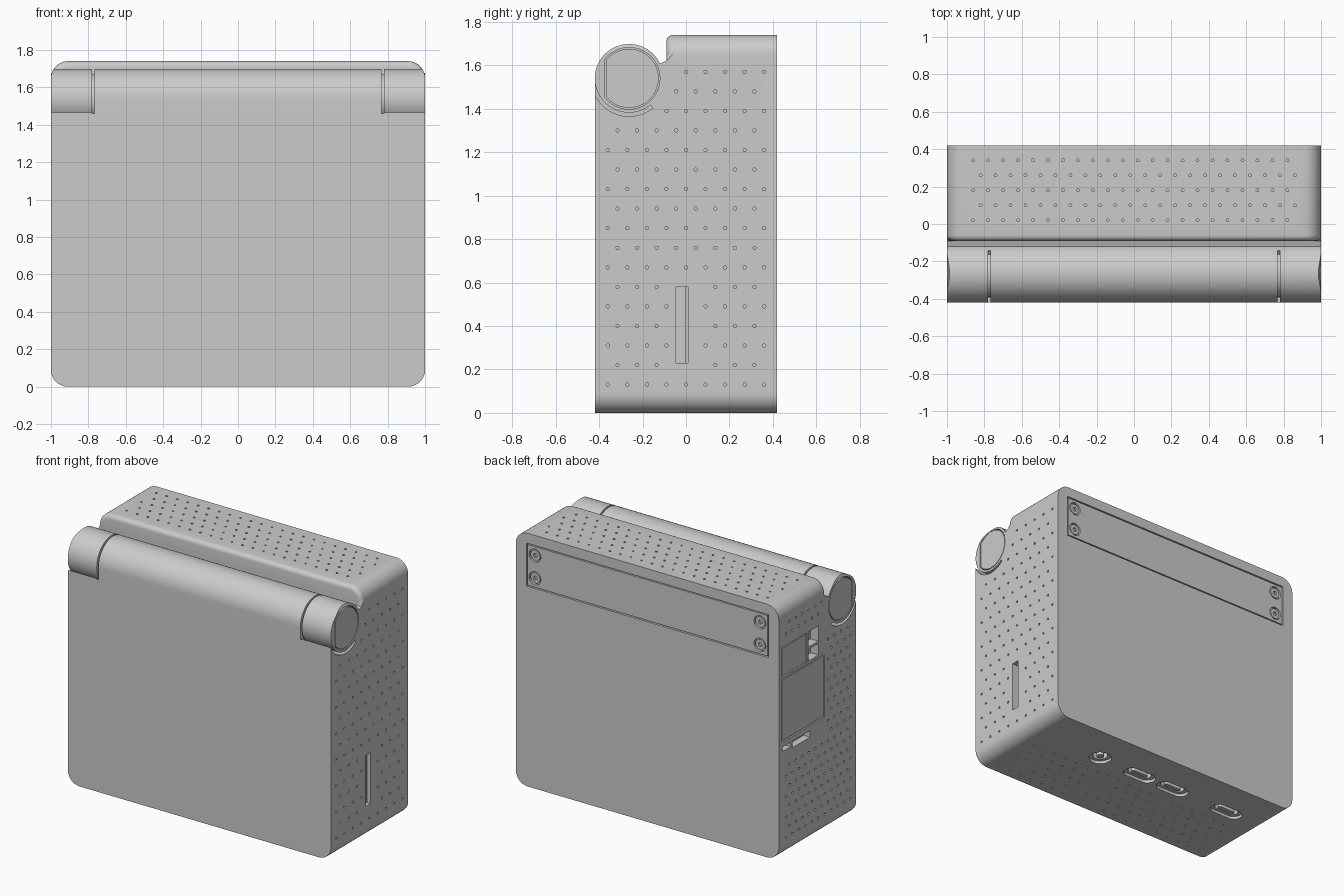
import bpy, bmesh, math
from mathutils import Vector

if "Cube" in bpy.data.objects:
    bpy.data.objects.remove(bpy.data.objects["Cube"])

HY, HZ, HR = -0.262, 1.54, 0.158      # hinge axis and radius


def arc(cx, cy, r, a0, a1, n):
    return [(cx + r * math.cos(math.radians(a0 + (a1 - a0) * i / n)),
             cy + r * math.sin(math.radians(a0 + (a1 - a0) * i / n))) for i in range(n + 1)]


def circle(cx, cy, r, n=24):
    return arc(cx, cy, r, 0, 360, n)[:-1]


def rect(u0, v0, u1, v1):
    return [(u0, v0), (u1, v0), (u1, v1), (u0, v1)]


def rrect(cx, cy, w, h, r, n=8):
    pts = []
    for sx, sy, a in ((1, 1, 0), (-1, 1, 90), (-1, -1, 180), (1, -1, 270)):
        pts += arc(cx + sx * (w / 2 - r), cy + sy * (h / 2 - r), r, a, a + 90, n)
    return pts


def prism(bm, pts, axis, a, b):
    """Extrude a 2D outline along an axis from a to b."""
    place = {'x': lambda p, t: (t, p[0], p[1]), 'y': lambda p, t: (p[0], t, p[1]),
             'z': lambda p, t: (p[0], p[1], t)}[axis]
    lo = [bm.verts.new(place(p, a)) for p in pts]
    hi = [bm.verts.new(place(p, b)) for p in pts]
    n = len(pts)
    faces = [bm.faces.new(lo), bm.faces.new(hi)]
    faces += [bm.faces.new((lo[i], lo[(i + 1) % n], hi[(i + 1) % n], hi[i])) for i in range(n)]
    bmesh.ops.recalc_face_normals(bm, faces=faces)


def make(name, *parts):
    bm = bmesh.new()
    for p in parts:
        prism(bm, *p)
    me = bpy.data.meshes.new(name)
    bm.to_mesh(me)
    bm.free()
    ob = bpy.data.objects.new(name, me)
    bpy.context.collection.objects.link(ob)
    return ob


def cut(ob, *parts):
    """Subtract a set of non-overlapping prisms."""
    cutter = make("cutter", *parts)
    cutter.hide_render = True
    mod = ob.modifiers.new("cut", 'BOOLEAN')
    mod.operation, mod.solver, mod.object = 'DIFFERENCE', 'EXACT', cutter
    bpy.context.view_layer.objects.active = ob
    bpy.ops.object.modifier_apply(modifier=mod.name)
    bpy.data.objects.remove(cutter)


def smooth(ob):
    bpy.ops.object.select_all(action='DESELECT')
    ob.select_set(True)
    bpy.context.view_layer.objects.active = ob
    bpy.ops.object.shade_smooth_by_angle(angle=math.radians(30))


# body: rounded slab with the front top cut away around the hinge barrel
body = make("body", (rrect(0, 0.87, 2, 1.74, 0.09, 10), 'y', -0.42, 0.42))
notch = [(-0.6, HZ)] + arc(HY, HZ, HR, 180, 26, 28) + [(-0.09, 1.62), (-0.09, 1.9), (-0.6, 1.9)]
cut(body, (notch, 'x', -1.2, 1.2))

# rounded front lip of the upper block
bm = bmesh.new()
bm.from_mesh(body.data)
bmesh.ops.dissolve_limit(bm, angle_limit=0.001, verts=bm.verts, edges=bm.edges)
lip = [e for e in bm.edges if all(abs(v.co.y + 0.09) < 1e-3 and v.co.z > 1.615 for v in e.verts)
       and max(v.co.z for v in e.verts) > 1.63]
bmesh.ops.bevel(bm, geom=lip, offset=0.035, segments=5, profile=0.5, affect='EDGES', clamp_overlap=True)
bm.to_mesh(body.data)
bm.free()

# clearance below the end knuckles and slits between knuckles and barrel
ring = arc(HY, HZ, 0.175, 178, 309, 24) + arc(HY, HZ, HR, 309, 178, 24)
slit = arc(HY, HZ, 0.177, 40, 309, 40) + arc(HY, HZ, 0.13, 309, 40, 40)
cut(body, (ring, 'x', 0.776, 1.1), (ring, 'x', -1.1, -0.776))
cut(body, (slit, 'x', 0.768, 0.78), (slit, 'x', -0.78, -0.768))


# large recesses
def d_shape(r, flat):
    a = math.degrees(math.acos(flat / r))
    return arc(HY, HZ, r, -180 + a, 180 - a, 32)


BACK = (-0.92, 1.375, 0.92, 1.67)
LEFT = [(-0.075, 0.80, 0.39, 1.23), (0.115, 1.245, 0.39, 1.45)]
ports = [0.07, -0.21, -0.67]
recesses = [
    (rect(*BACK), 'y', 0.39, 0.5),
    ([(1.1, 0.01), (0.975, 0.01), (0.975, -0.005), (0.94, -0.005), (0.94, -0.045), (1.1, -0.045)],
     'z', 0.23, 0.58),
    (rect(-0.01, 1.25, 0.1, 1.33), 'x', -1.1, -0.94),
    (rect(-0.01, 1.345, 0.1, 1.45), 'x', -1.1, -0.94),
    (rect(0.08, 0.72, 0.27, 0.765), 'x', -1.1, -0.95),
    (rect(0.29, 0.735, 0.38, 0.765), 'x', -1.1, -0.95),
    (circle(0.415, 0.15, 0.075), 'z', -0.1, 0.02)]
recesses += [(rect(*r), 'x', -1.1, -0.98) for r in LEFT]
recesses += [(d_shape(0.142, 0.112), 'x', *s) for s in ((0.97, 1.1), (-1.1, -0.97))]
recesses += [(rrect(x, 0.14, 0.24, 0.11, 0.054), 'z', -0.1, 0.02) for x in ports]
cut(body, *recesses)
cut(body, (circle(0.415, 0.15, 0.05), 'z', -0.1, 0.06),
    *[(rrect(x, 0.14, 0.18, 0.065, 0.032), 'z', -0.1, 0.06) for x in ports])


# ventilation holes in staggered rows
def vents(u0, u1, v0, v1, step, keep):
    out = []
    for j in range(int((v1 - v0) / step) + 1):
        u = u0 + (step * 0.5 if j % 2 else 0)
        while u <= u1:
            if keep(u, v0 + j * step):
                out.append((u, v0 + j * step))
            u += step
    return out


def clear_hinge(y, z):
    return math.hypot(y - HY, z - HZ) > 0.21 and (y > -0.05 or z < 1.55)


def left_ok(y, z):
    return clear_hinge(y, z) and not (y > -0.11 and 0.68 < z < 1.49)


def right_ok(y, z):
    return clear_hinge(y, z) and not (-0.09 < y < 0.06 and 0.18 < z < 0.63)


holes = [(circle(y, z, 0.009, 6), 'x', -1.1, -0.975) for y, z in vents(-0.36, 0.36, 0.13, 1.6, 0.07, left_ok)]
holes += [(circle(y, z, 0.008, 6), 'x', 0.975, 1.1) for y, z in vents(-0.36, 0.36, 0.13, 1.6, 0.09, right_ok)]
holes += [(circle(x, y, 0.008, 6), 'z', 1.715, 1.8) for x, y in vents(-0.86, 0.86, 0.02, 0.36, 0.08, lambda x, y: True)]
holes += [(circle(x, y, 0.008, 6), 'z', -0.1, 0.025) for x, y in vents(-0.86, 0.86, -0.36, 0.0, 0.09, lambda x, y: True)]
cut(body, *holes)
smooth(body)

# back cover strip with four screws
G = 0.008
cover = make("back_cover", (rect(BACK[0] + G, BACK[1] + G, BACK[2] - G, BACK[3] - G), 'y', 0.385, 0.419))
spots = [(sx * 0.855, z) for sx in (-1, 1) for z in (1.445, 1.6)]
cut(cover, *[(circle(x, z, 0.045), 'y', 0.4, 0.5) for x, z in spots])
smooth(cover)
for x, z in spots:
    screw = make("cover_screw", (circle(x, z, 0.036), 'y', 0.395, 0.415))
    cut(screw, (circle(x, z, 0.015, 6), 'y', 0.402, 0.5))
    smooth(screw)

# side hatch panels
for n, (a, b, c, d) in zip(("side_hatch", "upper_side_hatch"), LEFT):
    make(n, (rect(a + G, b + G, c - G, d - G), 'x', -0.999, -0.97))

# hinge end caps
for name, s in (("right_hinge_cap", 1), ("left_hinge_cap", -1)):
    smooth(make(name, (d_shape(0.136, 0.106), 'x', *sorted((s * 0.96, s * 0.999)))))

# port tongues in the base
for x in ports:
    smooth(make("port_tongue", (rrect(x, 0.14, 0.13, 0.026, 0.012), 'z', 0.012, 0.065)))
smooth(make("round_port_pin", (circle(0.415, 0.15, 0.025), 'z', 0.012, 0.065)))
